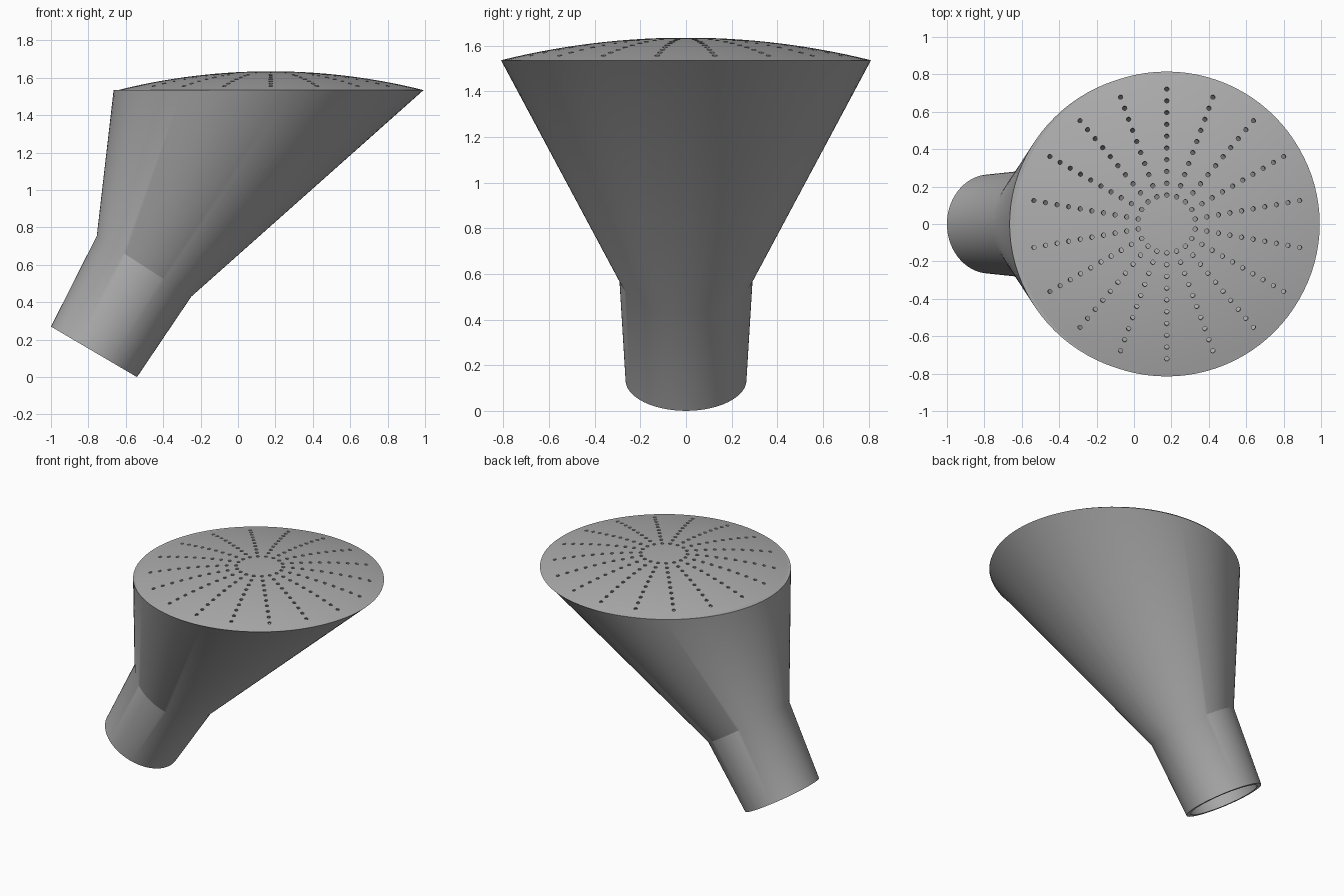
import bpy, bmesh, math
from mathutils import Vector, Matrix

cube = bpy.data.objects.get("Cube")
if cube:
    bpy.data.objects.remove(cube, do_unlink=True)

SIDES = 96
RIM_Z = 1.535
DOME_X = 0.175

grey = bpy.data.materials.new("satin grey")
grey.use_nodes = True
GREY = (0.42, 0.42, 0.42, 1)
grey.diffuse_color = GREY
grey.node_tree.nodes["Principled BSDF"].inputs["Base Color"].default_value = GREY


def make_object(name, bm):
    mesh = bpy.data.meshes.new(name)
    bm.to_mesh(mesh)
    bm.free()
    mesh.materials.append(grey)
    ob = bpy.data.objects.new(name, mesh)
    bpy.context.collection.objects.link(ob)
    return ob


def ring(bm, left, right, half_width, inset=0.0):
    """Elliptical ring whose ends in the xz plane are left and right."""
    a, b = Vector((left[0], 0, left[1])), Vector((right[0], 0, right[1]))
    mid, axis = (a + b) / 2, (b - a) / 2
    axis *= 1 - inset / axis.length
    angles = [math.tau * i / SIDES for i in range(SIDES)]
    return [bm.verts.new(mid + axis * math.cos(t)
                         + Vector((0, (half_width - inset) * math.sin(t), 0)))
            for t in angles]


def hull_wall(bm, low, high):
    """Wrap two rings in a hull and remove its end caps."""
    bmesh.ops.convex_hull(bm, input=low + high)
    low, high = set(low), set(high)
    caps = [f for f in bm.faces
            if all(v in low for v in f.verts) or all(v in high for v in f.verts)]
    bmesh.ops.delete(bm, geom=caps, context='FACES')


def bridge(bm, a, b):
    for i in range(SIDES):
        j = (i + 1) % SIDES
        bm.faces.new((a[i], a[j], b[j], b[i]))


# Hollow body: tilted neck flaring into a wide, offset funnel
bm = bmesh.new()
shells = []
for inset in (0.0, 0.03):
    shells.append([
        ring(bm, (-1.0, 0.27), (-0.54, 0.0), 0.265, inset),
        ring(bm, (-0.755, 0.755), (-0.25, 0.43), 0.293, inset),
        ring(bm, (-0.665, RIM_Z), (0.993, RIM_Z), 0.81, inset)])
neck_ring = set(shells[0][1])
for mouth, neck, rim in shells:
    hull_wall(bm, mouth, neck)
    hull_wall(bm, neck, rim)
bridge(bm, shells[0][0], shells[1][0])
bridge(bm, shells[0][2], shells[1][2])
bmesh.ops.recalc_face_normals(bm, faces=bm.faces)
for f in bm.faces:
    f.smooth = True
for e in bm.edges:
    side_step = all(v in neck_ring and abs(v.co.y) > 0.26 for v in e.verts)
    e.smooth = not (side_step or e.calc_face_angle(0) > 0.7)
make_object("funnel_body", bm)


# Domed spray plate: a thin shell with a spherical top
def dome_height(r, radius, rise):
    sphere = (radius ** 2 + rise ** 2) / (2 * rise)
    return RIM_Z + rise - sphere + math.sqrt(sphere ** 2 - r ** 2)


STEPS = 14
bm = bmesh.new()
edge_rings = []
for radius, rise in ((0.815, 0.1), (0.775, 0.07)):
    previous = None
    for k in range(STEPS, 0, -1):
        r = radius * k / STEPS
        z = dome_height(r, radius, rise)
        loop = ring(bm, (DOME_X - r, z), (DOME_X + r, z), r)
        if previous:
            bridge(bm, previous, loop)
        else:
            edge_rings.append(loop)
        previous = loop
    bm.faces.new(previous)
bridge(bm, *edge_rings)
bmesh.ops.recalc_face_normals(bm, faces=bm.faces)
plate = make_object("spray_plate", bm)

# Spray holes: eighteen spokes of drillings that fan outward
SPOKES, ROWS = 18, 10
bm = bmesh.new()
for s in range(SPOKES):
    turn = math.radians(90) + math.tau * s / SPOKES
    out = Vector((math.cos(turn), math.sin(turn), 0))
    for k in range(ROWS):
        r = 0.155 + k * 0.063
        spot = Vector((DOME_X, 0, dome_height(r, 0.815, 0.1))) + out * r
        tilt = (out * r * 0.45 + Vector((0, 0, 1))).to_track_quat('Z', 'Y')
        bmesh.ops.create_cone(
            bm, cap_ends=True, segments=10, radius1=0.012, radius2=0.012, depth=0.14,
            matrix=Matrix.Translation(spot) @ tilt.to_matrix().to_4x4())
drill = make_object("hole_cutter", bm)
drill.hide_render = True

cut = plate.modifiers.new("holes", 'BOOLEAN')
cut.operation = 'DIFFERENCE'
cut.solver = 'EXACT'
cut.object = drill
bpy.ops.object.select_all(action='DESELECT')
plate.select_set(True)
bpy.context.view_layer.objects.active = plate
bpy.ops.object.modifier_apply(modifier=cut.name)
bpy.data.objects.remove(drill, do_unlink=True)
bpy.ops.object.shade_smooth_by_angle(angle=math.radians(30))
